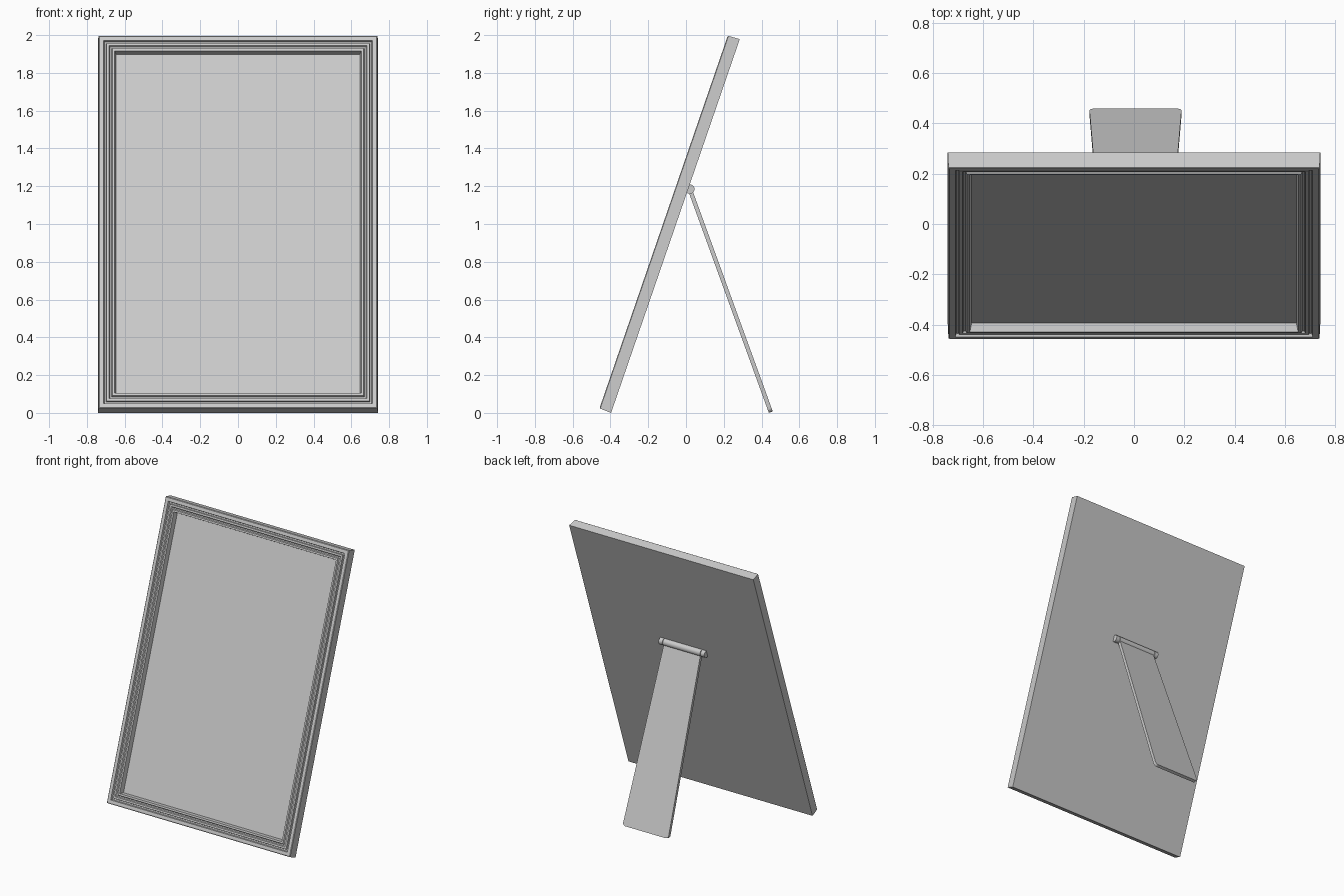
import bpy, bmesh, math
from mathutils import Vector

if "Cube" in bpy.data.objects:
    bpy.data.objects.remove(bpy.data.objects["Cube"])

TILT = math.radians(19)
S, C = math.sin(TILT), math.cos(TILT)
THICK = 0.066
HALF_W = 0.741
LENGTH = (2 - THICK * S) / C
ORIGIN = Vector((0, -0.459, THICK * S))
UP = Vector((0, S, C))          # along the leaning frame
BACK = Vector((0, C, -S))       # through its thickness


def finish(bm, name, smooth=False):
    bmesh.ops.recalc_face_normals(bm, faces=bm.faces)
    mesh = bpy.data.meshes.new(name)
    bm.to_mesh(mesh)
    bm.free()
    ob = bpy.data.objects.new(name, mesh)
    bpy.context.collection.objects.link(ob)
    if smooth:
        bpy.ops.object.select_all(action='DESELECT')
        ob.select_set(True)
        bpy.context.view_layer.objects.active = ob
        bpy.ops.object.shade_smooth_by_angle(angle=math.radians(35))
    return ob


def loft(bm, rings):
    for a, b in zip(rings, rings[1:]):
        n = len(a)
        for i in range(n):
            j = (i + 1) % n
            bm.faces.new((a[i], a[j], b[j], b[i]))
    bm.faces.new(rings[0])
    bm.faces.new(rings[-1])


# Frame: mitred moulding profile (inset, depth), closed by flat back and recessed panel
profile = [(0, THICK), (0.003, 0.004), (0.007, 0), (0.030, 0), (0.034, 0.014),
           (0.043, 0.014), (0.046, 0.004), (0.058, 0.004), (0.063, 0.013),
           (0.071, 0.013), (0.076, 0.001), (0.088, 0.001), (0.095, 0.036)]
bm = bmesh.new()
rings = []
for inset, depth in profile:
    w, lo, hi = HALF_W - inset, inset, LENGTH - inset
    rings.append([bm.verts.new(ORIGIN + Vector((x, 0, 0)) + UP * u + BACK * depth)
                  for x, u in ((-w, lo), (w, lo), (w, hi), (-w, hi))])
loft(bm, rings)
finish(bm, "picture_frame")

# Hinge: central barrel, two end knuckles and a thin pin
HINGE = Vector((0.006, 0.020, 1.185))


def rod(name, x0, x1, radius):
    bm = bmesh.new()
    rings = []
    for x in (x0, x1):
        rings.append([bm.verts.new(HINGE + Vector((x, radius * math.cos(a), radius * math.sin(a))))
                      for a in (2 * math.pi * k / 32 for k in range(32))])
    loft(bm, rings)
    return finish(bm, name, smooth=True)


rod("hinge_barrel", -0.150, 0.150, 0.025)
rod("hinge_pin", -0.170, 0.170, 0.015)
for side, label in ((-1, "left"), (1, "right")):
    rod("hinge_knuckle_" + label, side * 0.154, side * 0.184, 0.025)

# Stand leg: tapered board with rounded lower corners
foot = Vector((HINGE.x, 0.449, 0.004))
down = (foot - HINGE).normalized()
reach = (foot - HINGE).length
normal = Vector((0, -down.z, down.y))
R, TOP, BOTTOM = 0.022, 0.147, 0.183
right = [(TOP, 0.0)]
for k in range(7):
    a = math.radians(15 * k)
    right.append((BOTTOM - R + R * math.cos(a), reach - R + R * math.sin(a)))
outline = right + [(-x, u) for x, u in reversed(right)]
bm = bmesh.new()
rings = [[bm.verts.new(HINGE + Vector((x, 0, 0)) + down * u + normal * d) for x, u in outline]
         for d in (-0.011, 0.011)]
loft(bm, rings)
finish(bm, "stand_leg", smooth=True)
